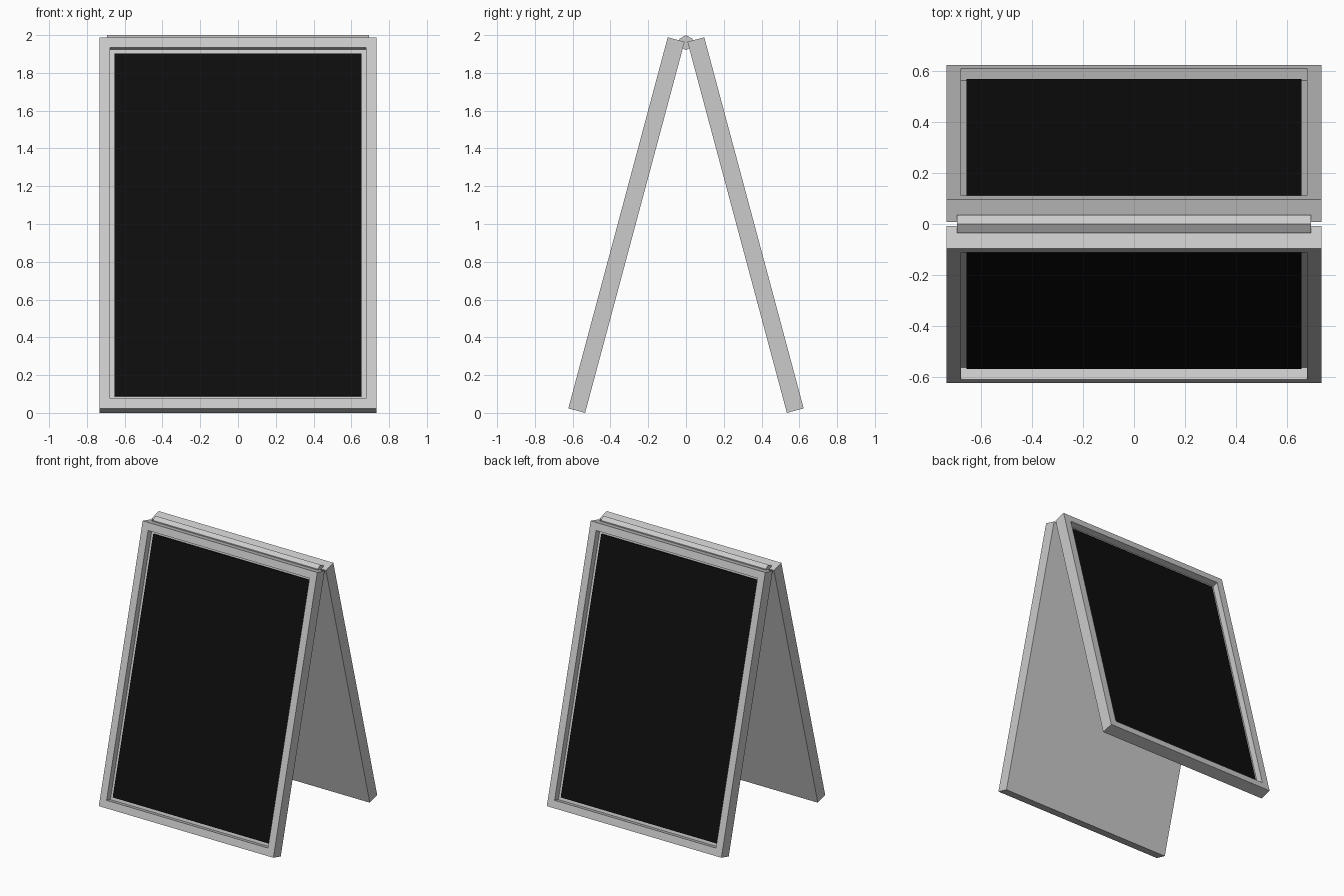
import bpy, bmesh
from math import radians, sin, cos, pi
from mathutils import Matrix, Vector

if "Cube" in bpy.data.objects:
    bpy.data.objects.remove(bpy.data.objects["Cube"])

W, L, T = 1.466, 2.034, 0.092      # panel width, length, thickness
BORDER, DEPTH, SLAB = 0.078, 0.036, 0.012
LEAN = radians(15)

black = bpy.data.materials.new("black_board")
black.diffuse_color = (0.004, 0.004, 0.004, 1)
black.use_nodes = True
black.node_tree.nodes["Principled BSDF"].inputs["Base Color"].default_value = black.diffuse_color


def add_object(name, bm, matrix, mat=None):
    bmesh.ops.recalc_face_normals(bm, faces=bm.faces)
    me = bpy.data.meshes.new(name)
    bm.to_mesh(me)
    bm.free()
    me.transform(matrix)
    if mat:
        me.materials.append(mat)
    ob = bpy.data.objects.new(name, me)
    bpy.context.collection.objects.link(ob)
    return ob


def box(size, centre):
    bm = bmesh.new()
    bmesh.ops.create_cube(bm, size=1, matrix=Matrix.Translation(centre) @ Matrix.Diagonal((*size, 1)))
    bm.normal_update()
    return bm


def sign_panel(side, turn):
    # Outer bottom edge is the local origin; the panel leans inwards
    place = (Matrix.Rotation(turn, 4, 'Z')
             @ Matrix.Translation((0, -0.623, T * sin(LEAN)))
             @ Matrix.Rotation(-LEAN, 4, 'X'))
    # Frame: slab with a recessed outer face
    bm = box((W, T, L), (0, T / 2, L / 2))
    face = min(bm.faces, key=lambda f: f.calc_center_median().y)
    bmesh.ops.inset_region(bm, faces=[face], thickness=BORDER)
    ret = bmesh.ops.extrude_discrete_faces(bm, faces=[face])
    bmesh.ops.translate(bm, verts=ret["faces"][0].verts, vec=Vector((0, DEPTH + SLAB, 0)))
    add_object(side + "_frame", bm, place)
    # Writing board lying in the recess
    bm = box((W - 2 * BORDER, SLAB, L - 2 * BORDER), (0, DEPTH + SLAB / 2, L / 2))
    add_object(side + "_board", bm, place, black)


sign_panel("front", 0)
sign_panel("back", pi)

# Hexagonal hinge bar along the top, one corner pointing up
R = 0.04
bm = bmesh.new()
ring = [bm.verts.new((-0.693, R * sin(i * pi / 3), 2 - R + R * cos(i * pi / 3))) for i in range(6)]
end = bm.faces.new(ring)
ret = bmesh.ops.extrude_face_region(bm, geom=[end], use_keep_orig=True)
bmesh.ops.translate(bm, vec=(1.386, 0, 0),
                    verts=[g for g in ret["geom"] if isinstance(g, bmesh.types.BMVert)])
add_object("hinge_bar", bm, Matrix.Identity(4))
